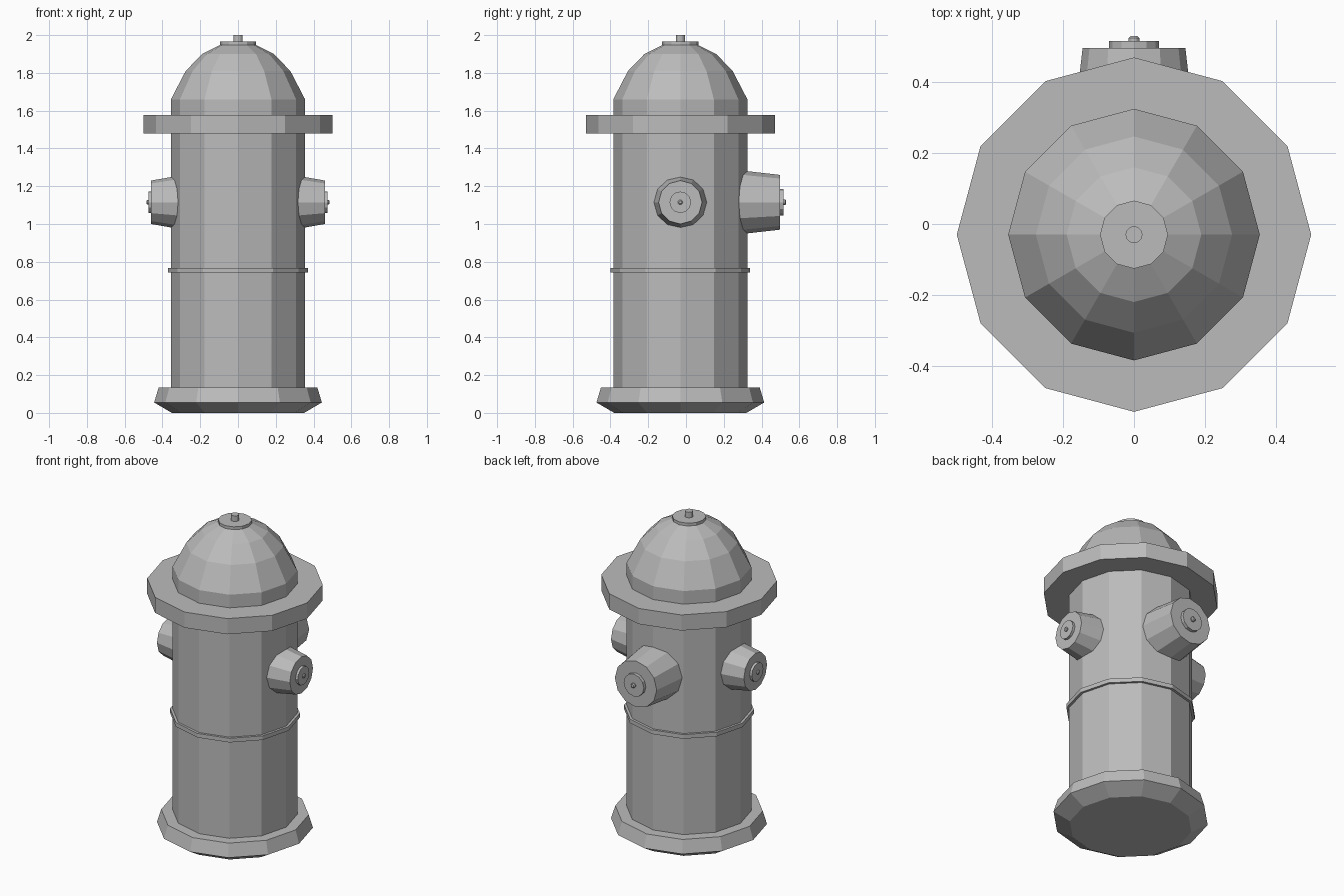
import bpy, math
from mathutils import Matrix, Vector

default = bpy.data.objects.get("Cube")
if default:
    bpy.data.objects.remove(default, do_unlink=True)

SIDES = 12
AXIS_Y = -0.03      # the barrel sits slightly forward of the back outlet
OUTLET_Z = 1.115

grey = bpy.data.materials.new("cast_grey")
grey.use_nodes = True
COLOUR = (0.5, 0.5, 0.5, 1)
grey.diffuse_color = COLOUR
grey.node_tree.nodes["Principled BSDF"].inputs["Base Color"].default_value = COLOUR


def lathe(name, profile, matrix, sides=SIDES):
    """Spin (radius, height) points about local z and cap both ends."""
    verts, faces = [], []
    for r, h in profile:
        for i in range(sides):
            a = math.tau * i / sides
            verts.append((r * math.cos(a), r * math.sin(a), h))
    for k in range(len(profile) - 1):
        for i in range(sides):
            j = (i + 1) % sides
            low, high = k * sides, (k + 1) * sides
            faces.append((low + i, low + j, high + j, high + i))
    faces.append(tuple(reversed(range(sides))))
    faces.append(tuple(range(len(verts) - sides, len(verts))))
    mesh = bpy.data.meshes.new(name)
    mesh.from_pydata(verts, [], faces)
    mesh.materials.append(grey)
    obj = bpy.data.objects.new(name, mesh)
    obj.matrix_world = matrix
    bpy.context.collection.objects.link(obj)
    return obj


# Upright parts
upright = Matrix.Translation((0, AXIS_Y, 0))
lathe("base", [(0.35, 0), (0.444, 0.055), (0.42, 0.135)], upright)
lathe("barrel", [(0.355, 0.1), (0.355, 1.53)], upright)
lathe("barrel_band", [(0.37, 0.742), (0.37, 0.768)], upright)
lathe("flange", [(0.5, 1.48), (0.5, 1.578)], upright)
lathe("bonnet", [(0.355, 1.55), (0.355, 1.66), (0.277, 1.81),
                 (0.19, 1.9), (0.09, 1.95)], upright)
lathe("top_plate", [(0.096, 1.945), (0.096, 1.965)], upright)
lathe("top_nut", [(0.024, 1.96), (0.024, 2.0)], upright)


def outlet(name, direction, start, end, r_in, r_out, plate_r, plate_h, knob_r, tip):
    """Tapered hose outlet with a raised plate and a small knob."""
    turn = Vector(direction).to_track_quat('Z', 'Y').to_matrix().to_4x4()
    place = Matrix.Translation((0, AXIS_Y, OUTLET_Z)) @ turn
    lathe(name, [(r_in, start), (r_out, end)], place)
    lathe(name + "_plate", [(plate_r, end - 0.01), (plate_r, end + plate_h)], place)
    lathe(name + "_knob", [(knob_r, end), (knob_r, tip - 0.005),
                           (knob_r * 0.6, tip)], place)


# Side outlets and the larger back outlet
for side, sign in (("left", 1), ("right", -1)):
    outlet(side + "_outlet", (sign, 0, 0), 0.3, 0.46, 0.143, 0.115,
           0.057, 0.015, 0.013, 0.485)
outlet("back_outlet", (0, 1, 0), 0.29, 0.527, 0.172, 0.145,
       0.07, 0.02, 0.015, 0.56)
